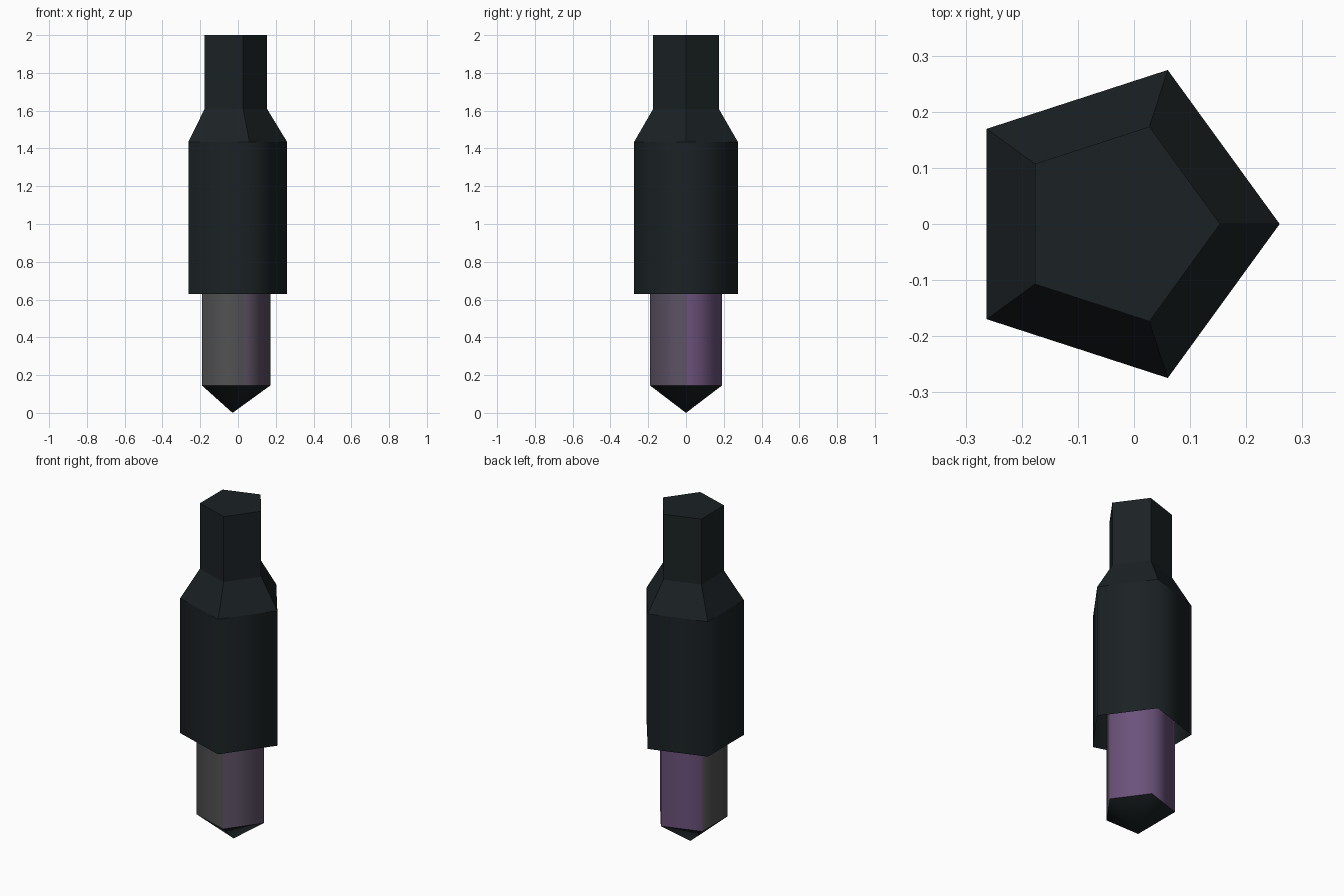
import bpy, bmesh
from math import cos, sin, pi

if "Cube" in bpy.data.objects:
    bpy.data.objects.remove(bpy.data.objects["Cube"])

CX = -0.029   # pentagon axis; the bounding box is centred on x = 0
SIDES = 5


def material(name, rgb):
    m = bpy.data.materials.new(name)
    m.diffuse_color = (*rgb, 1)
    m.use_nodes = True
    m.node_tree.nodes["Principled BSDF"].inputs["Base Color"].default_value = m.diffuse_color
    return m


dark = material("dark_metal", (0.011, 0.016, 0.018))
grey = material("grey_glass", (0.085, 0.085, 0.09))
mixed = material("mixed_glass", (0.11, 0.085, 0.13))
purple = material("purple_glass", (0.15, 0.085, 0.20))


def pentagon_part(name, rings, mats, smooth, cap_top=False, cap_bottom=False):
    """Loft pentagons given as (radius, z) from bottom to top; radius 0 is a point."""
    bm = bmesh.new()
    loops = []
    for r, z in rings:
        if r == 0:
            loops.append([bm.verts.new((CX, 0, z))] * SIDES)
        else:
            loops.append([bm.verts.new((CX + r * cos(2 * pi * i / SIDES),
                                        r * sin(2 * pi * i / SIDES), z))
                          for i in range(SIDES)])
    for a, b in zip(loops, loops[1:]):
        for i in range(SIDES):
            j = (i + 1) % SIDES
            corners = list(dict.fromkeys((a[i], a[j], b[j], b[i])))
            f = bm.faces.new(corners)
            f.smooth = smooth
            f.material_index = i % len(mats)
    if cap_top:
        bm.faces.new(loops[-1])
    if cap_bottom:
        bm.faces.new(loops[0][::-1])
    me = bpy.data.meshes.new(name)
    bm.to_mesh(me)
    bm.free()
    for m in mats:
        me.materials.append(m)
    ob = bpy.data.objects.new(name, me)
    bpy.context.collection.objects.link(ob)
    return ob


# pointed tip at the bottom
pentagon_part("tip", [(0, 0), (0.2, 0.145)], [dark], True)

# glass tube, grey at the front and left, purple at the back, running up into the sleeve
pentagon_part("glass_tube", [(0.2, 0.145), (0.2, 1.43)],
              [purple, purple, grey, grey, mixed], True)

# wide sleeve, open at the bottom
pentagon_part("sleeve", [(0.2886, 0.63), (0.2886, 1.435)], [dark], True)

# tapered shoulder
pentagon_part("shoulder", [(0.2886, 1.435), (0.1824, 1.61)], [dark], False)

# narrow stem with flat top
pentagon_part("stem", [(0.1824, 1.61), (0.1824, 2.0)], [dark], False, cap_top=True)
